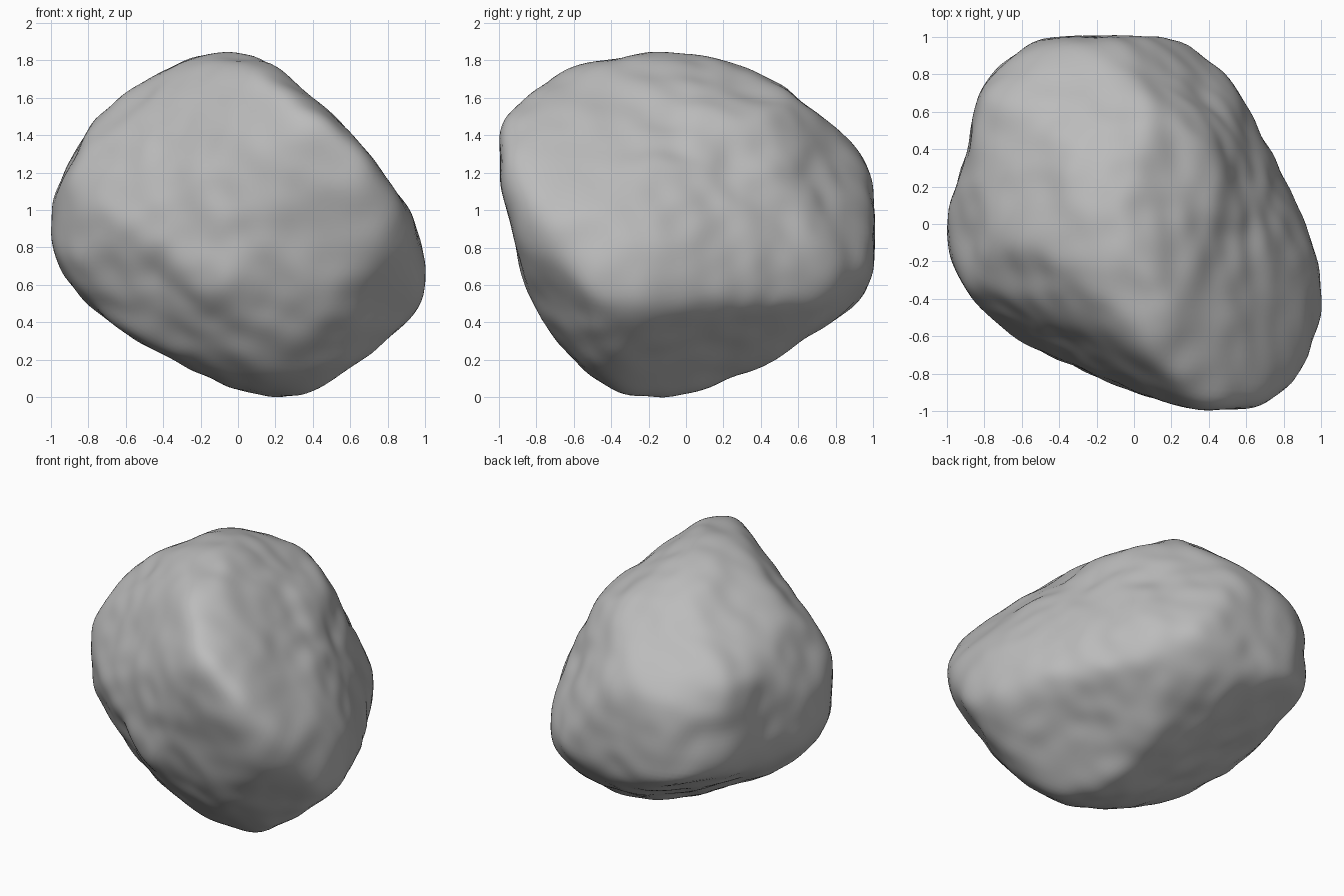
import bpy, bmesh, math
from mathutils import Vector, noise

default_cube = bpy.data.objects.get("Cube")
if default_cube:
    bpy.data.objects.remove(default_cube, do_unlink=True)

STEPS = 16
SHARPNESS = 45      # how crisply the faces of the stone meet each other
ROUNDING = 1.025    # makes up for the size lost where edges are rounded


def outline(yaw, pitch, percent):
    """Outline of the stone across one direction: two plane axes and radii."""
    a, e = math.radians(yaw), math.radians(pitch)
    right = Vector((math.cos(a), math.sin(a), 0))
    toward = Vector((math.sin(a) * math.cos(e), -math.cos(a) * math.cos(e), math.sin(e)))
    up = toward.cross(right)
    return right, up, [100 / p for p in percent]


# Radii (hundredths) at equal angles, counter-clockwise from the plane's right
outlines = [
    outline(0, 0, [94, 83, 82, 86, 94, 91, 95, 94, 100, 94, 82, 78, 85, 97, 100, 106]),
    outline(90, 0, [99, 99, 91, 91, 92, 95, 110, 107, 91, 89, 92, 97, 88, 82, 88, 99]),
    outline(0, 90, [91, 83, 88, 98, 100, 107, 108, 95, 98, 97, 85, 81, 87, 107, 118, 107]),
    outline(35, 30, [86, 78, 81, 91, 92, 89, 94, 99, 91, 82, 81, 87, 101, 99, 98, 87]),
    outline(215, 30, [93, 95, 90, 106, 96, 75, 72, 72, 78, 92, 91, 83, 75, 75, 85, 94]),
    outline(145, -27, [107, 109, 95, 92, 80, 76, 78, 93, 117, 105, 99, 92, 84, 84, 87, 93]),
]

# Broad flat cuts: facing direction and distance from the core
cuts = [
    (Vector((0.55, 0.31, -0.77)).normalized(), 0.81),
    (Vector((-0.5, -0.77, 0.38)).normalized(), 0.81),
    (Vector((-0.55, -0.5, 0.67)).normalized(), 0.86),
    (Vector((0.82, 0.4, 0.38)).normalized(), 0.72),
]


def inverse_radius(direction, right, up, table):
    """Smoothly interpolated 1/radius of one outline along a direction."""
    u, v = direction.dot(right), direction.dot(up)
    place = (math.atan2(v, u) / math.tau * STEPS) % STEPS
    i, t = int(place), place % 1
    p, q, r, s = (table[(i + k) % STEPS] for k in (-1, 0, 1, 2))
    curve = q + t * (r - p + t * (2 * p - 5 * q + 4 * r - s + t * (3 * (q - r) + s - p))) / 2
    return curve * math.hypot(u, v)


# Shallow hollows: position relative to the core, width, depth
hollows = [
    (Vector((0.65, 0.2, 0.35)), 0.15, 0.02),
    (Vector((-0.45, -0.65, -0.25)), 0.15, 0.03),
    (Vector((0.1, -0.8, -0.45)), 0.2, 0.02),
]


def surface_point(direction):
    """Point where the stone's surface lies along a direction."""
    inv = sum(inverse_radius(direction, *o) ** SHARPNESS for o in outlines)
    inv += sum((max(0, direction.dot(n)) / d) ** SHARPNESS for n, d in cuts)
    point = direction * ROUNDING * inv ** (-1 / SHARPNESS)
    bump = 0.014 * noise.noise(point * 3.7) + 0.016 * noise.noise(point * 7)
    for centre, width, depth in hollows:
        bump -= depth * math.exp(-((point - centre).length / width) ** 2)
    return point + direction * bump


# Boulder: a dense ball pulled onto the outlines and cuts, then softened
bm = bmesh.new()
bmesh.ops.create_icosphere(bm, subdivisions=6, radius=1)
for vert in bm.verts:
    vert.co = surface_point(vert.co.normalized())
for _ in range(3):
    bmesh.ops.smooth_vert(bm, verts=bm.verts, factor=0.5,
                          use_axis_x=True, use_axis_y=True, use_axis_z=True)

# Stand the stone on the ground
lowest = min(vert.co.z for vert in bm.verts)
bmesh.ops.translate(bm, verts=bm.verts, vec=(0, 0, -lowest))
for face in bm.faces:
    face.smooth = True

mesh = bpy.data.meshes.new("boulder")
bm.to_mesh(mesh)
bm.free()
boulder = bpy.data.objects.new("boulder", mesh)
bpy.context.collection.objects.link(boulder)

# Plain grey stone
stone = bpy.data.materials.new("stone_grey")
stone.use_nodes = True
grey = (0.5, 0.5, 0.5, 1)
stone.diffuse_color = grey
stone.node_tree.nodes["Principled BSDF"].inputs["Base Color"].default_value = grey
mesh.materials.append(stone)
